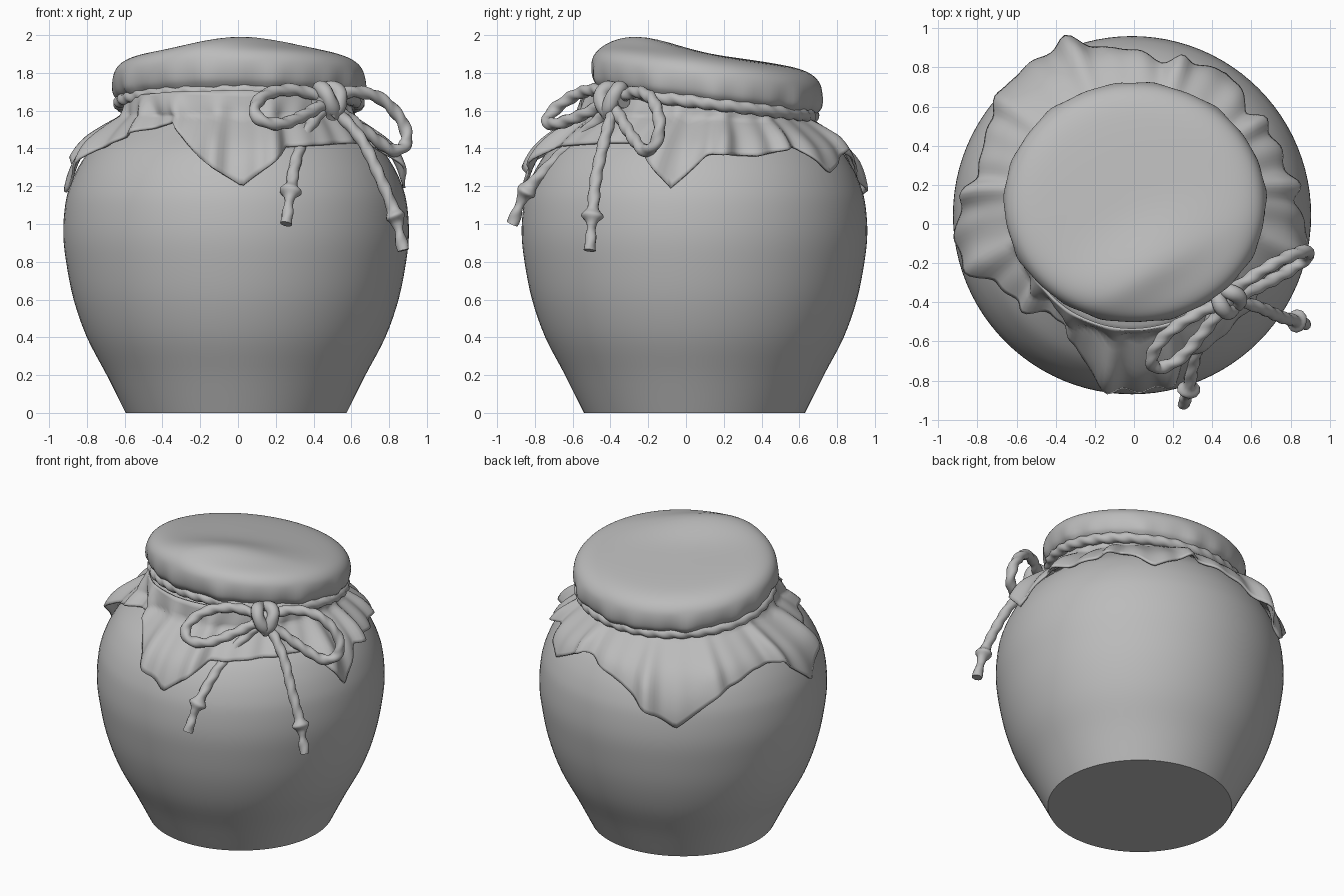
import bpy, bmesh, math
from math import sin, cos, pi, radians, exp
from mathutils import Vector

if "Cube" in bpy.data.objects:
    bpy.data.objects.remove(bpy.data.objects["Cube"], do_unlink=True)

grey = bpy.data.materials.new("plain grey")
grey.use_nodes = True
GREY = (0.5, 0.5, 0.5, 1)
grey.diffuse_color = GREY
grey.node_tree.nodes["Principled BSDF"].inputs["Base Color"].default_value = GREY


def loft(name, rings, caps=True, closed=False, sharp=50):
    """Skin a list of equal-length closed rings of points."""
    bm = bmesh.new()
    rows = [[bm.verts.new(p) for p in ring] for ring in rings]
    n = len(rows[0])
    pairs = list(zip(rows, rows[1:])) + ([(rows[-1], rows[0])] if closed else [])
    for a, b in pairs:
        for i in range(n):
            j = (i + 1) % n
            bm.faces.new((a[i], a[j], b[j], b[i]))
    if caps and not closed:
        bm.faces.new(rows[0])
        bm.faces.new(rows[-1])
    bmesh.ops.recalc_face_normals(bm, faces=bm.faces)
    mesh = bpy.data.meshes.new(name)
    bm.to_mesh(mesh)
    bm.free()
    mesh.materials.append(grey)
    ob = bpy.data.objects.new(name, mesh)
    bpy.context.collection.objects.link(ob)
    bpy.ops.object.select_all(action='DESELECT')
    ob.select_set(True)
    bpy.context.view_layer.objects.active = ob
    bpy.ops.object.shade_smooth_by_angle(angle=radians(sharp))
    return ob


def spline(points, steps):
    """Catmull-Rom samples through the points."""
    p = [Vector(q) for q in points]
    p = [2 * p[0] - p[1]] + p + [2 * p[-1] - p[-2]]
    out = []
    for a, b, c, d in zip(p, p[1:], p[2:], p[3:]):
        for k in range(steps):
            t = k / steps
            out.append(0.5 * (2 * b + (c - a) * t + (2 * a - 5 * b + 4 * c - d) * t * t
                              + (3 * b - a - 3 * c + d) * t ** 3))
    return out + [p[-2]]


def interp(table, x):
    for (x0, y0), (x1, y1) in zip(table, table[1:]):
        if x <= x1:
            return y0 + (y1 - y0) * max(0, (x - x0) / (x1 - x0))
    return table[-1][1]


def rope(name, path, radius, closed=False, lobes=0.12, pitch=60, sides=12, taper=None):
    """Twisted cord swept along a path."""
    rings, length = [], 0
    n = len(path)
    normal = Vector((0.3, 0.2, 1))
    for i, p in enumerate(path):
        after = path[(i + 1) % n] if closed else path[min(i + 1, n - 1)]
        before = path[i - 1] if closed else path[max(i - 1, 0)]
        tan = (after - before).normalized()
        normal = (normal - tan * normal.dot(tan)).normalized()
        side = tan.cross(normal)
        length += (p - path[i - 1]).length if i else 0
        r0 = radius * (taper(i / (n - 1)) if taper else 1)
        ring = []
        for k in range(sides):
            a = 2 * pi * k / sides
            r = r0 * (1 + lobes * cos(2 * a - pitch * length))
            ring.append(p + (normal * cos(a) + side * sin(a)) * r)
        rings.append(ring)
    return loft(name, rings, closed=closed, sharp=80)


# Round pot body
POT = Vector((-0.01, 0.045, 0))
SIDES = 96
profile = spline([(0.585, 0), (0.6, 0.03), (0.685, 0.2), (0.79, 0.4), (0.86, 0.6), (0.9, 0.8),
                  (0.915, 0.95), (0.905, 1.1), (0.88, 1.2), (0.835, 1.3), (0.765, 1.4),
                  (0.65, 1.5), (0.56, 1.57)], 4)
profile = [(v.x, v.y) for v in profile]
pot_table = [(z, r) for r, z in profile]
loft("pot_body", [[POT + Vector((r * cos(2 * pi * k / SIDES), r * sin(2 * pi * k / SIDES), z))
                   for k in range(SIDES)] for r, z in profile])


# Tilted plane of the neck where the string is tied
def neck_point(a, rx=0.63, ry=0.56):
    y = 0.11 + ry * sin(a)
    return Vector((0.005 + rx * cos(a), y, 1.64 - 0.12 * (y - 0.11)))


# Cloth cap: rounded rim, tilted top and one soft slanting crest
def cap_point(a, f, h):
    pleat = 0.007 * (sin(9 * a) + sin(14 * a + 1) + sin(23 * a)) * max(0, 1 - h / 0.16)
    p = neck_point(a, 0.663 * f + pleat, 0.608 * f + pleat)
    u = (p.x - 0.05) * 0.86 + (p.y + 0.24) * 0.51
    v = -(p.x - 0.05) * 0.51 + (p.y + 0.24) * 0.86
    crest = 0.055 * exp(-(u / 0.38) ** 2 - (v / (0.2 if v > 0 else 0.13)) ** 2)
    p.z += h + crest * min(1, h / 0.25)
    return p


cap = spline([(0.9, -0.01), (0.965, 0.025), (1, 0.06), (1.008, 0.12), (0.985, 0.175), (0.92, 0.215),
              (0.8, 0.24), (0.6, 0.252), (0.3, 0.258), (0.02, 0.26)], 4)
loft("cloth_cap", [[cap_point(2 * pi * k / 120, q.x, q.y) for k in range(120)] for q in cap])

# Cloth skirt: hem height by angle, with pointed corners and raised pleats
hem = [(-8, 1.19), (5, 1.37), (24, 1.36), (42, 1.41), (56, 1.27), (75, 1.41), (98, 1.3),
       (122, 1.06), (140, 1.27), (158, 1.36), (172, 1.37), (188, 1.16), (204, 1.4), (222, 1.49),
       (240, 1.54), (254, 1.38), (272, 1.2), (290, 1.41), (320, 1.43), (338, 1.43), (352, 1.19)]
pleats = [10, 36, 73, 110, 140, 172, 200, 222, 242, 262, 283, 345]


def skirt_point(deg, t):
    a = radians(deg)
    top = neck_point(a, 0.6, 0.54)
    z = top.z + (interp(hem, deg) - top.z) * t
    end = POT + Vector((cos(a), sin(a), 0)) * interp(pot_table, z)
    flat = (top.lerp(end, t) - POT) * Vector((1, 0, 0))[0]
    flat.z = 0
    fold = sum(exp(-((deg - c) / 3.5) ** 2) for c in pleats)
    fold = 0.05 * fold + 0.007 * (sin(17 * a) + sin(29 * a + 2))
    r = max(flat.length, interp(pot_table, z) + 0.025) + 0.02 * sin(pi * t) + fold * min(1, 1.6 * t)
    r = max(r, interp(pot_table, z) + 0.015)
    return POT + flat.normalized() * r + Vector((0, 0, z))


skirt = loft("cloth_skirt", [[skirt_point(-8 + d * 1.5, t / 14) for d in range(240)]
                             for t in range(15)], caps=False)
solid = skirt.modifiers.new("thickness", 'SOLIDIFY')
solid.thickness = 0.014
solid.offset = 0

# String around the neck
rope("neck_string", [neck_point(2 * pi * k / 300) for k in range(300)], 0.034, closed=True)

# Bow loops and hanging tails
front_loop = [(.45, -.4, 1.67), (.3, -.47, 1.71), (.16, -.57, 1.69), (.09, -.68, 1.62),
              (.12, -.735, 1.55), (.23, -.69, 1.53), (.34, -.57, 1.57), (.46, -.42, 1.64)]
side_loop = [(.49, -.35, 1.67), (.62, -.26, 1.7), (.76, -.18, 1.66), (.87, -.14, 1.54),
             (.89, -.16, 1.43), (.82, -.22, 1.39), (.7, -.29, 1.47), (.51, -.38, 1.62)]
front_tail = [(.46, -.39, 1.62), (.37, -.52, 1.5), (.31, -.68, 1.35), (.28, -.84, 1.18),
              (.255, -.92, 1.0)]
side_tail = [(.5, -.38, 1.62), (.65, -.43, 1.45), (.75, -.475, 1.25), (.83, -.495, 1.05),
             (.875, -.51, .86)]
for name, pts in (("front_bow_loop", front_loop), ("side_bow_loop", side_loop)):
    rope(name, spline(pts, 14), 0.032)


def tail_size(t):
    # swollen stopper knot, then a pinched and frayed end
    return 0.95 + 0.75 * exp(-((t - 0.76) / 0.03) ** 2) - 0.25 * exp(-((t - 0.86) / 0.04) ** 2)


for name, pts in (("front_tail", front_tail), ("side_tail", side_tail)):
    rope(name, spline(pts, 28), 0.033, lobes=0.08, taper=tail_size)

# Heart-shaped knot: two fat strands meeting below a small core
KNOT = Vector((0.475, -0.385, 1.655))
ACROSS = Vector((0.7, 0.71, 0))
OUT = Vector((0.71, -0.7, 0))
for name, s in (("knot_strand_front", -1), ("knot_strand_side", 1)):
    pts = [KNOT + ACROSS * s * x + OUT * o + Vector((0, 0, z)) for x, o, z in
           ((.02, -.05, .05), (.045, .0, .065), (.05, .04, .03), (.025, .055, -.03), (-.01, .03, -.08))]
    rope(name, spline(pts, 6), 0.04, lobes=0.04)
rope("knot_core", spline([KNOT - ACROSS * 0.08, KNOT, KNOT + ACROSS * 0.08], 8), 0.045, lobes=0.05)
